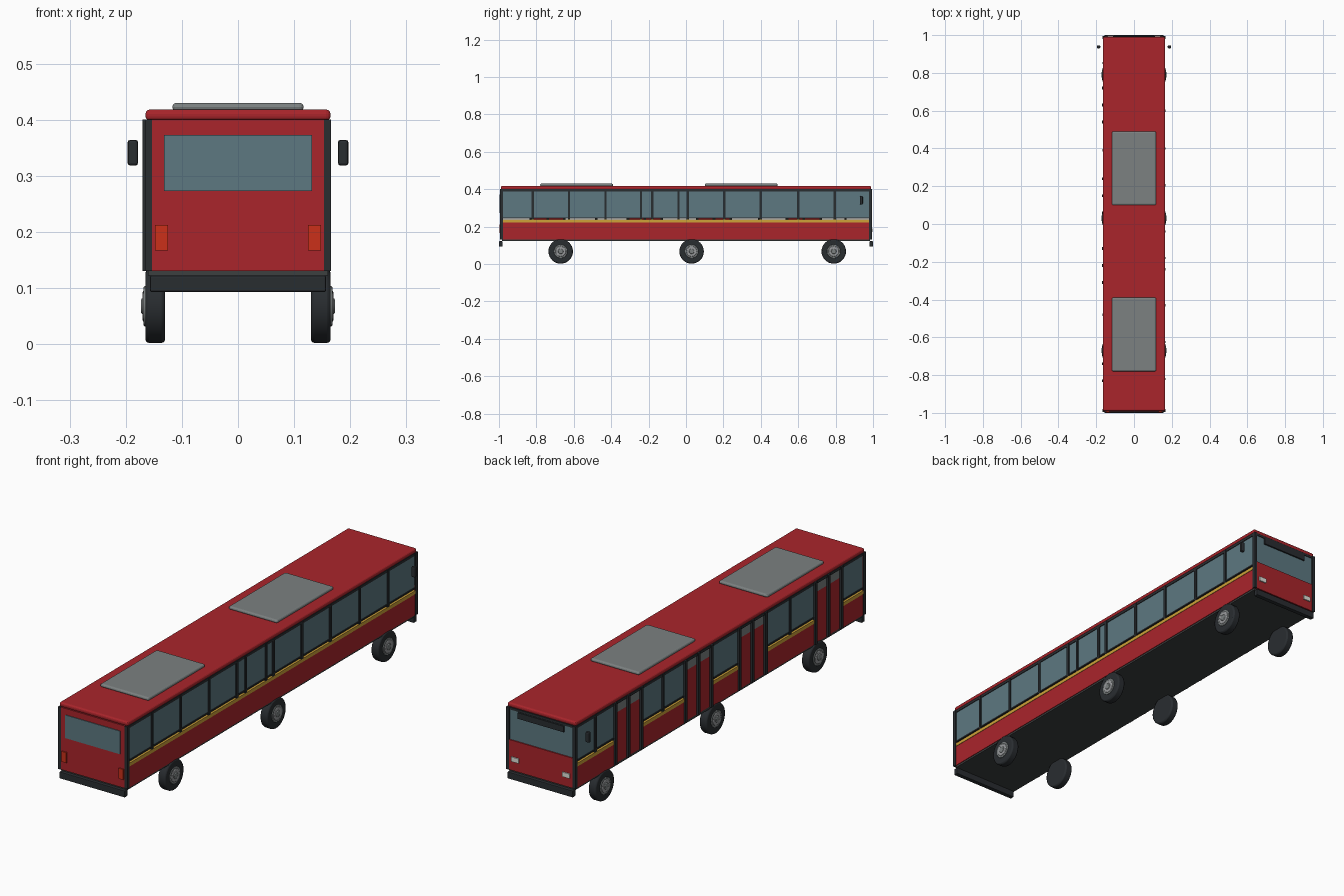
import bpy
from math import pi

if "Cube" in bpy.data.objects:
    bpy.data.objects.remove(bpy.data.objects["Cube"])


def mat(name, r, g, b):
    m = bpy.data.materials.new(name)
    m.diffuse_color = (r, g, b, 1)
    m.use_nodes = True
    m.node_tree.nodes["Principled BSDF"].inputs["Base Color"].default_value = m.diffuse_color
    return m


RED = mat("red_paint", 0.40, 0.018, 0.024)
GOLD = mat("gold_stripe", 0.62, 0.36, 0.04)
GLASS = mat("tinted_glass", 0.11, 0.19, 0.22)
DARK = mat("dark_trim", 0.022, 0.026, 0.03)
FLOOR = mat("underside_grey", 0.045, 0.05, 0.05)
GREY = mat("panel_grey", 0.20, 0.22, 0.22)
RIM = mat("rim_grey", 0.32, 0.33, 0.34)
LAMP = mat("headlamp", 0.75, 0.75, 0.70)
TAIL = mat("tail_lamp", 0.60, 0.03, 0.01)


def finish(o, name, m, bevel=0, seg=2):
    o.name = name
    o.data.materials.append(m)
    if bevel:
        b = o.modifiers.new("bevel", 'BEVEL')
        b.width, b.segments = bevel, seg
        b.limit_method = 'ANGLE'
    return o


def box(name, x, y, z, m, bevel=0, seg=2):
    """Box from (min, max) ranges on each axis."""
    c = [(a + b) / 2 for a, b in (x, y, z)]
    bpy.ops.mesh.primitive_cube_add(size=1, location=c)
    o = bpy.context.object
    o.scale = [b - a for a, b in (x, y, z)]
    bpy.ops.object.transform_apply(location=False, scale=True)
    return finish(o, name, m, bevel, seg)


def disc(name, x0, x1, y, z, r, m, bevel=0):
    """Cylinder lying along x."""
    bpy.ops.mesh.primitive_cylinder_add(vertices=32, radius=r, depth=abs(x1 - x0),
                                        location=((x0 + x1) / 2, y, z), rotation=(0, pi / 2, 0))
    o = bpy.context.object
    finish(o, name, m, bevel)
    bpy.ops.object.shade_smooth_by_angle()
    return o


def side(s, a, b):
    return tuple(sorted((s * a, s * b)))


def pairs(pts):
    return zip(pts[:-1], pts[1:])


# Floor, roof and roof units
box("floor", (-0.16, 0.16), (-0.985, 0.985), (0.122, 0.132), FLOOR)
box("roof", (-0.165, 0.165), (-0.99, 0.99), (0.398, 0.418), RED, 0.008, 3)
for y0 in (-0.78, 0.10):
    box("roof_unit", (-0.117, 0.117), (y0, y0 + 0.39), (0.415, 0.43), GREY, 0.008, 3)

# Doors are on the left side only
doors = [(c - 0.09, c + 0.09) for c in (-0.74, -0.22, 0.15, 0.63)]
edges = [-0.985] + [v for d in doors for v in d] + [0.985]
walls = {1: [(-0.985, 0.985)], -1: list(zip(edges[::2], edges[1::2]))}

# Side skirts, gold stripes and window rails
for s in (1, -1):
    for y in walls[s]:
        box("side_panel", side(s, 0.153, 0.163), y, (0.13, 0.223), RED)
        box("gold_stripe", side(s, 0.153, 0.165), y, (0.222, 0.237), GOLD)
        box("window_sill", side(s, 0.157, 0.164), y, (0.244, 0.25), DARK)
    box("window_header", side(s, 0.155, 0.164), (-0.985, 0.985), (0.388, 0.40), DARK)
    for y in (-0.987, 0.987):
        box("corner_post", side(s, 0.153, 0.166), (y - 0.008, y + 0.008), (0.13, 0.40), DARK)


def windows(s, pts):
    for a, b in pairs(pts):
        box("side_window", side(s, 0.157, 0.161), (a, b), (0.25, 0.39), GLASS)
    for p in pts[1:-1]:
        box("window_post", side(s, 0.155, 0.166), (p - 0.006, p + 0.006), (0.237, 0.398), DARK)


# Right windows run unbroken, left windows fill the spans between doors
windows(1, [-0.98, -0.82, -0.625, -0.43, -0.24, -0.18, -0.04, 0.01,
            0.205, 0.40, 0.60, 0.795, 0.98])
for a, b in walls[-1]:
    n = max(1, round((b - a) / 0.17))
    windows(-1, [a + (b - a) * i / n for i in range(n + 1)])

# Twin-leaf doors with dark posts
for a, b in doors:
    mid = (a + b) / 2
    for p, q in ((a, mid), (mid, b)):
        box("door_leaf", (-0.16, -0.152), (p, q), (0.13, 0.35), RED)
        box("door_top_panel", (-0.16, -0.154), (p, q), (0.35, 0.39), GREY)
    for p in (a, mid, b):
        box("door_post", (-0.17, -0.152), (p - 0.007, p + 0.007), (0.13, 0.40), DARK)

# Tail end: panel, window and lamps
box("tail_panel", (-0.162, 0.162), (-0.993, -0.978), (0.13, 0.40), RED)
box("tail_window", (-0.132, 0.132), (-0.996, -0.99), (0.273, 0.373), GLASS)
# Windscreen end: lower panel, glass and sign box
box("nose_panel", (-0.162, 0.162), (0.978, 0.993), (0.13, 0.26), RED)
box("windscreen", (-0.157, 0.157), (0.982, 0.988), (0.26, 0.392), GLASS)
box("windscreen_header", (-0.16, 0.16), (0.98, 0.991), (0.39, 0.40), DARK)
box("destination_box", (-0.11, 0.11), (0.98, 0.995), (0.362, 0.388), DARK)

for s in (1, -1):
    box("tail_lamp", side(s, 0.125, 0.148), (-0.998, -0.99), (0.167, 0.212), TAIL)
    box("headlamp", side(s, 0.105, 0.14), (0.99, 0.998), (0.17, 0.19), LAMP)
    box("mirror", side(s, 0.178, 0.197), (0.93, 0.945), (0.318, 0.364), DARK, 0.005)
    box("bumper", (-0.157, 0.157), side(s, 0.98, 1.0), (0.093, 0.122), DARK, 0.003)
    # Wheels with rim and hub
    for y in (-0.67, 0.03, 0.79):
        disc("tyre", s * 0.13, s * 0.165, y, 0.0675, 0.0655, DARK, 0.006)
        disc("rim", s * 0.16, s * 0.168, y, 0.0675, 0.036, GREY, 0.002)
        disc("rim_ring", s * 0.16, s * 0.170, y, 0.0675, 0.028, RIM, 0.003)
        disc("hub", s * 0.16, s * 0.173, y, 0.0675, 0.014, GREY, 0.003)
